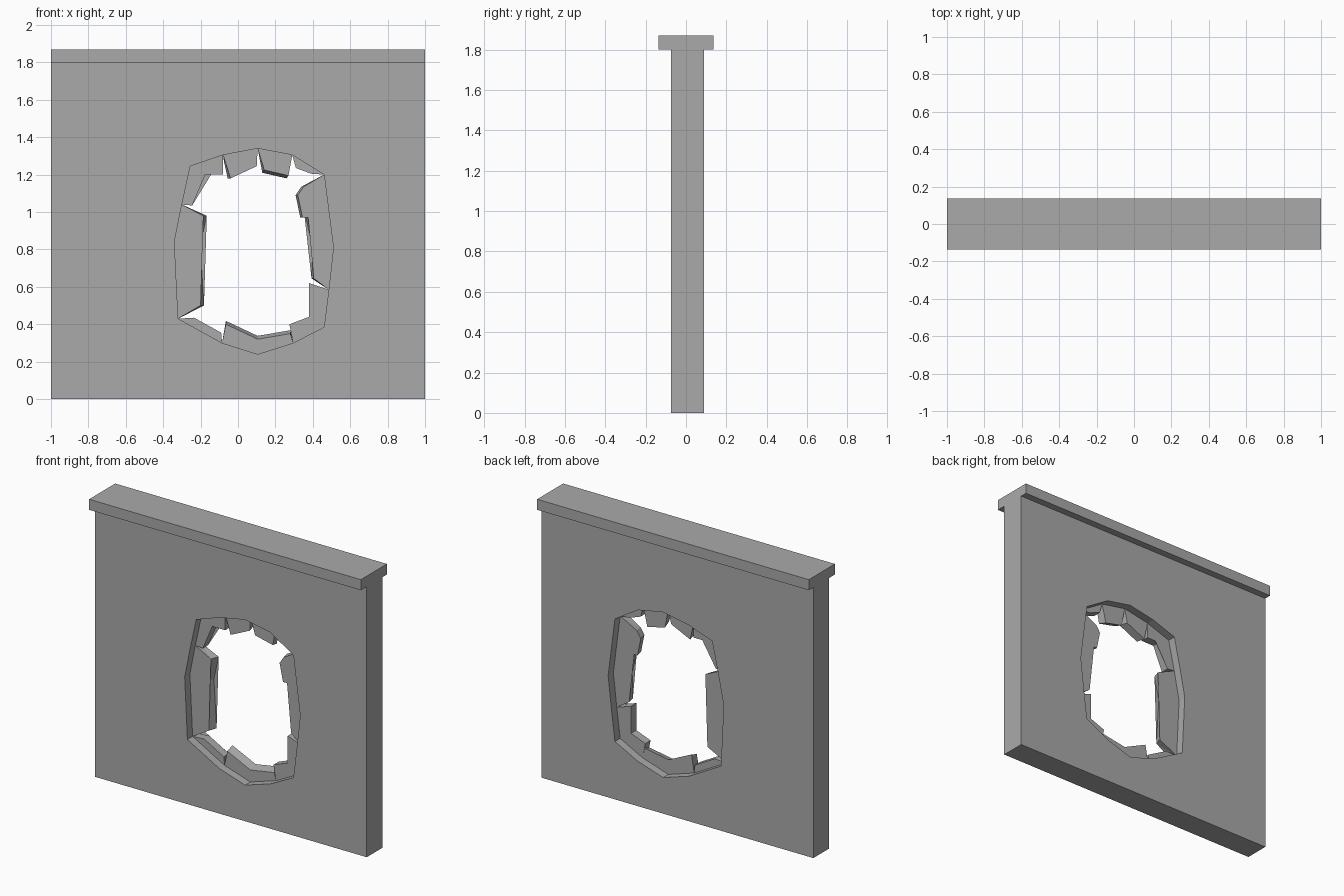
import bpy
import bmesh
from mathutils import Vector

default_cube = bpy.data.objects.get("Cube")
if default_cube:
    bpy.data.objects.remove(default_cube, do_unlink=True)

# One plain grey for the whole wall
stone = bpy.data.materials.new("stone grey")
stone.use_nodes = True
stone.diffuse_color = (0.4, 0.4, 0.4, 1)
stone.node_tree.nodes["Principled BSDF"].inputs["Base Color"].default_value = stone.diffuse_color


def finish(name, bm):
    """Turn a bmesh into a flat shaded stone object."""
    bmesh.ops.recalc_face_normals(bm, faces=bm.faces)
    mesh = bpy.data.meshes.new(name)
    bm.to_mesh(mesh)
    bm.free()
    mesh.materials.append(stone)
    part = bpy.data.objects.new(name, mesh)
    bpy.context.collection.objects.link(part)
    return part


def add_ring(bm, points, y):
    """Closed loop of edges in an upright plane."""
    verts = [bm.verts.new((x, y, z)) for x, z in points]
    return [bm.edges.new((a, b)) for a, b in zip(verts, verts[1:] + verts[:1])]


def add_slab(name, loops, front, back):
    """Fill outer and inner loops, then extrude them through the depth."""
    bm = bmesh.new()
    edges = []
    for points in loops:
        edges += add_ring(bm, points, front)
    bmesh.ops.triangle_fill(bm, use_beauty=True, use_dissolve=False, edges=edges)
    sheet = bmesh.ops.extrude_face_region(bm, geom=bm.faces[:], use_keep_orig=True)
    moved = [item for item in sheet["geom"] if isinstance(item, bmesh.types.BMVert)]
    bmesh.ops.translate(bm, verts=moved, vec=Vector((0, back - front, 0)))
    return finish(name, bm)


def add_shard(name, rim, inner, slant, front, back):
    """Jagged plate on the hole rim whose broken edge slants through the depth."""
    bm = bmesh.new()
    far_inner = [(x + slant[0], z + slant[1]) for x, z in inner]
    near = [bm.verts.new((x, front, z)) for x, z in rim + inner]
    far = [bm.verts.new((x, back, z)) for x, z in rim + far_inner]
    bm.faces.new(near)
    bm.faces.new(far[::-1])
    count = len(near)
    for i in range(count):
        j = (i + 1) % count
        bm.faces.new((near[i], far[i], far[j], near[j]))
    bmesh.ops.triangulate(bm, faces=[f for f in bm.faces if len(f.verts) > 3])
    return finish(name, bm)


# Hole outline, clockwise from the upper left corner
hole = [(-.255, 1.245), (-.08, 1.305), (.105, 1.34), (.29, 1.305), (.46, 1.2),
        (.51, .81), (.485, .585), (.46, .385), (.295, .3), (.105, .24),
        (-.085, .3), (-.32, .43), (-.34, .84), (-.3, 1.04)]

# Wall panel and coping
wall_outline = [(-1, 0), (1, 0), (1, 1.8), (-1, 1.8)]
coping_outline = [(-1, 1.8), (1, 1.8), (1, 1.87), (-1, 1.87)]
add_slab("wall_panel", [wall_outline, hole], -.075, .09)
add_slab("coping", [coping_outline], -.137, .137)

# Broken inner layer: first rim corner, rim corner count, broken edge, edge slant
shards = {
    "upper_right_shard": (13, 3, [(-.08, 1.2), (-.175, 1.2), (-.245, 1.035)], (0, 0)),
    "top_right_shard": (1, 2, [(.1, 1.245), (-.04, 1.18), (-.06, 1.27)], (-.015, 0)),
    "top_left_shard": (2, 2, [(.27, 1.195), (.14, 1.225)], (-.01, -.015)),
    "corner_sliver": (3, 2, [(.39, 1.205), (.31, 1.235)], (0, 0)),
    "left_shard": (4, 3, [(.405, .645), (.41, .81), (.375, .97), (.345, .97),
                          (.32, 1.09), (.35, 1.135)], (-.012, 0)),
    "lower_left_shard": (6, 3, [(.275, .4), (.38, .44), (.38, .62)], (0, 0)),
    "bottom_shard": (8, 3, [(-.065, .4), (.105, .32), (.28, .35)], (0, .018)),
    "lower_right_shard": (10, 2, [(-.235, .435), (-.09, .355)], (0, 0)),
    "right_shard": (11, 3, [(-.185, .98), (-.22, .82), (-.2, .5)], (.018, 0)),
}
for name, (start, count, inner, slant) in shards.items():
    rim = [hole[(start + i) % len(hole)] for i in range(count)]
    add_shard(name, rim, inner, slant, -.02, .035)
